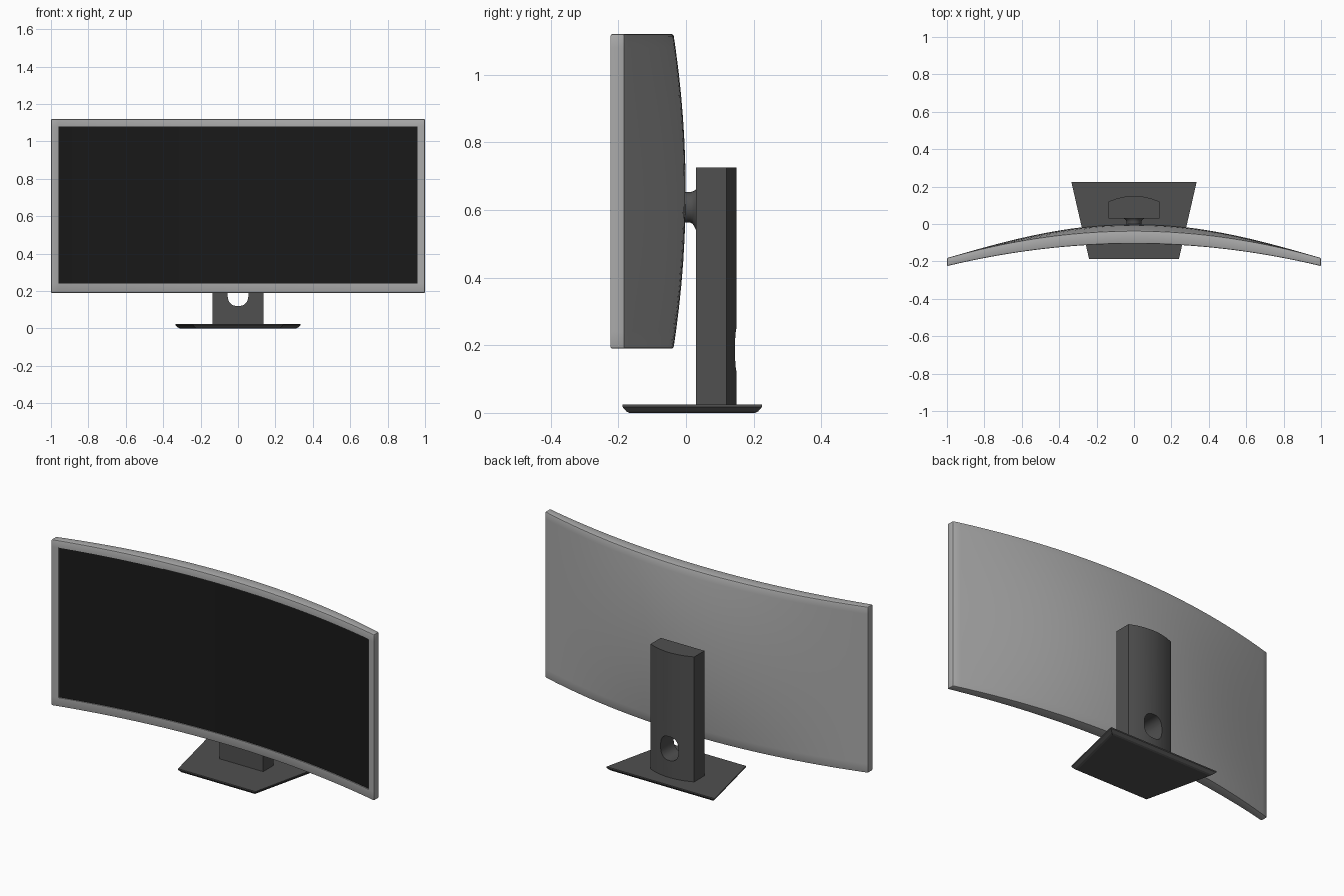
import bpy, bmesh, math

if "Cube" in bpy.data.objects:
    bpy.data.objects.remove(bpy.data.objects["Cube"])

Z0, Z1 = 0.19, 1.12                      # panel bottom / top
SX, SZ0, SZ1 = 0.96, 0.24, 1.08          # visible screen area


def material(name, v):
    m = bpy.data.materials.new(name)
    m.diffuse_color = (v, v, v, 1)
    m.use_nodes = True
    m.node_tree.nodes["Principled BSDF"].inputs["Base Color"].default_value = m.diffuse_color
    return m


dark = material("dark_grey", 0.08)
black = material("screen_black", 0.01)
silver = material("silver_grey", 0.4)


def finish(bm, name, mat, angle=30):
    bmesh.ops.recalc_face_normals(bm, faces=bm.faces)
    me = bpy.data.meshes.new(name)
    bm.to_mesh(me)
    bm.free()
    me.materials.append(mat)
    ob = bpy.data.objects.new(name, me)
    bpy.context.collection.objects.link(ob)
    smooth(ob, angle)
    return ob


def smooth(ob, angle=30):
    bpy.ops.object.select_all(action='DESELECT')
    ob.select_set(True)
    bpy.context.view_layer.objects.active = ob
    bpy.ops.object.shade_smooth_by_angle(angle=math.radians(angle))


def front_y(x, z=0):
    return -0.105 - 0.12 * x * x


def back_y(x, z):
    v = (z - (Z0 + Z1) / 2) / ((Z1 - Z0) / 2)
    return -0.037 - 0.145 * x * x + 0.036 * (1 - x * x) ** 2 * (1 - v * v)


def sheet(bm, xs, zs, fy):
    """Grid of faces over xs and zs with depth fy(x, z)."""
    g = [[bm.verts.new((x, fy(x, z), z)) for z in zs] for x in xs]
    for a, b in zip(g, g[1:]):
        for j in range(len(zs) - 1):
            bm.faces.new((a[j], b[j], b[j + 1], a[j + 1]))
    return g


def loft(bm, rings):
    """Closed solid through rings of equal point count."""
    vs = [[bm.verts.new(p) for p in r] for r in rings]
    n = len(vs[0])
    for a, b in zip(vs, vs[1:]):
        for i in range(n):
            bm.faces.new((a[i], a[(i + 1) % n], b[(i + 1) % n], b[i]))
    bm.faces.new(vs[0])
    bm.faces.new(vs[-1])


# Curved panel housing: front and back sheets joined round the rim
sxs = [-SX + 2 * SX * i / 40 for i in range(41)]
szs = [SZ0 + (SZ1 - SZ0) * i / 12 for i in range(13)]
xs, zs = [-1] + sxs + [1], [Z0] + szs + [Z1]
bm = bmesh.new()
f, b = sheet(bm, xs, zs, front_y), sheet(bm, xs, zs, back_y)


def rim(g):
    return ([c[0] for c in g] + g[-1][1:] + [c[-1] for c in g[-2::-1]]
            + g[0][-2:0:-1])


rf, rb = rim(f), rim(b)
for i in range(len(rf)):
    j = (i + 1) % len(rf)
    bm.faces.new((rf[i], rf[j], rb[j], rb[i]))
bmesh.ops.recalc_face_normals(bm, faces=bm.faces)
edges = [e for e in bm.edges if e.calc_face_angle(0) > 0.7]
bmesh.ops.bevel(bm, geom=edges, offset=0.006, segments=2, profile=0.5,
                affect='EDGES')

# Recess in the front for the screen
bm.normal_update()
region = []
for fc in bm.faces:
    c = fc.calc_center_median()
    if (abs(c.x) < SX and SZ0 < c.z < SZ1 and fc.normal.y < -0.5
            and abs(c.y - front_y(c.x)) < 0.01):
        region.append(fc)
ext = bmesh.ops.extrude_face_region(bm, geom=region)["geom"]
bmesh.ops.translate(bm, vec=(0, 0.006, 0),
                    verts=[v for v in ext if isinstance(v, bmesh.types.BMVert)])
floor = [v for v in ext if isinstance(v, bmesh.types.BMFace)]
old = [fc for fc in region if fc.is_valid]
bmesh.ops.delete(bm, geom=list(set(floor + old)), context='FACES')
finish(bm, "panel_housing", silver)

# Screen
bm = bmesh.new()
sheet(bm, sxs, szs, lambda x, z: front_y(x) + 0.006)
screen = finish(bm, "screen", black)
if screen.data.polygons[0].normal.y > 0:
    screen.data.flip_normals()

# Stand column: flat front, bowed back
bow = [(0.135 * t / 8, 0.15 - 0.03 * (t / 8) ** 2) for t in range(8, -9, -1)]
prof = [(-0.135, 0.03), (0.135, 0.03)] + bow
bm = bmesh.new()
loft(bm, [[(x, y, z) for x, y in prof] for z in (0.02, 0.725)])
column = finish(bm, "stand_column", dark)

# Cable hole through the column
hole = []
for i in range(40):
    a = 2 * math.pi * i / 40
    c, s = math.cos(a), math.sin(a)
    hole.append((math.copysign(0.056 * abs(c) ** 0.8, c),
                 0.187 + math.copysign(0.067 * abs(s) ** 0.8, s)))
bm = bmesh.new()
loft(bm, [[(x, y, z) for x, z in hole] for y in (0, 0.2)])
cutter = finish(bm, "hole_cutter", dark)
cutter.hide_render = True
mod = column.modifiers.new("hole", 'BOOLEAN')
mod.operation, mod.solver, mod.object = 'DIFFERENCE', 'EXACT', cutter
bpy.context.view_layer.objects.active = column
bpy.ops.object.modifier_apply(modifier="hole")
bpy.data.objects.remove(cutter)
smooth(column)

# Mount between column and panel, flared at the column
bm = bmesh.new()
steps = [(-0.02, 0.045), (0.012, 0.045), (0.02, 0.048), (0.026, 0.055), (0.032, 0.064)]
loft(bm, [[(r * 0.9 * math.cos(a), y, 0.608 - (r - 0.045) * 0.5 + r * math.sin(a))
           for a in (2 * math.pi * i / 32 for i in range(32))] for y, r in steps])
finish(bm, "panel_mount", dark)

# Trapezoid base, undercut toward the floor
bm = bmesh.new()
loft(bm, [[(-0.24 + d, -0.188 + d, z), (0.24 - d, -0.188 + d, z),
           (0.335 - d * 1.3, 0.225 - d, z), (-0.335 + d * 1.3, 0.225 - d, z)]
          for d, z in ((0.02, 0), (0.012, 0.004), (0, 0.018), (0, 0.025))])
finish(bm, "base", dark, 20)
